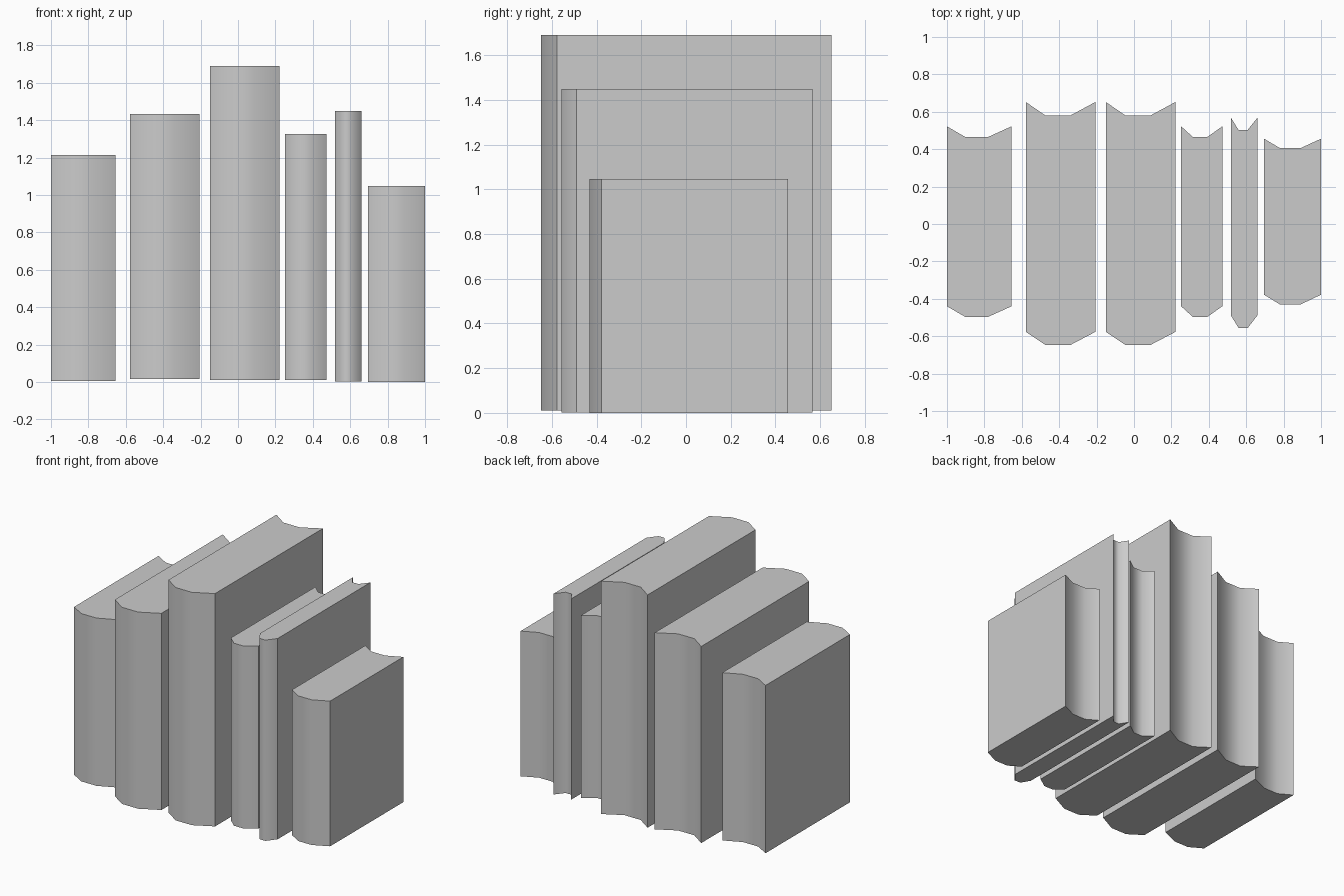
import bpy, bmesh

if "Cube" in bpy.data.objects:
    bpy.data.objects.remove(bpy.data.objects["Cube"])

# per book: left x, right x, bottom z, top z, spine tip y, cover front y, page notch y, cover back y
BOOKS = [
    (-1.000, -0.655, 0.005, 1.215, -0.497, -0.440, 0.465, 0.522),
    (-0.578, -0.207, 0.015, 1.433, -0.648, -0.577, 0.579, 0.652),
    (-0.150,  0.221, 0.011, 1.690, -0.648, -0.577, 0.579, 0.652),
    ( 0.252,  0.472, 0.011, 1.327, -0.497, -0.440, 0.465, 0.522),
    ( 0.519,  0.659, 0.002, 1.450, -0.556, -0.490, 0.503, 0.567),
    ( 0.695,  1.000, 0.000, 1.047, -0.431, -0.378, 0.405, 0.456),
]


def make_book(name, x0, x1, z0, z1, tip, front, notch, back):
    w = x1 - x0
    a, b = x0 + 0.285 * w, x0 + 0.635 * w
    # rounded spine in front, hollow page edge behind
    outline = [(x0, front), (a, tip), (b, tip), (x1, front),
               (x1, back), (b, notch), (a, notch), (x0, back)]
    n = len(outline)
    bm = bmesh.new()
    low = [bm.verts.new((x, y, z0)) for x, y in outline]
    high = [bm.verts.new((x, y, z1)) for x, y in outline]
    bm.faces.new(low[::-1])
    bm.faces.new(high)
    for i in range(n):
        j = (i + 1) % n
        f = bm.faces.new((low[i], low[j], high[j], high[i]))
        f.smooth = i not in (3, 7)      # covers stay flat, spine and page edge are smooth
    mesh = bpy.data.meshes.new(name)
    bm.to_mesh(mesh)
    bm.free()
    bpy.context.collection.objects.link(bpy.data.objects.new(name, mesh))


# row of books
for k, spec in enumerate(BOOKS, 1):
    make_book(f"book_{k}", *spec)
